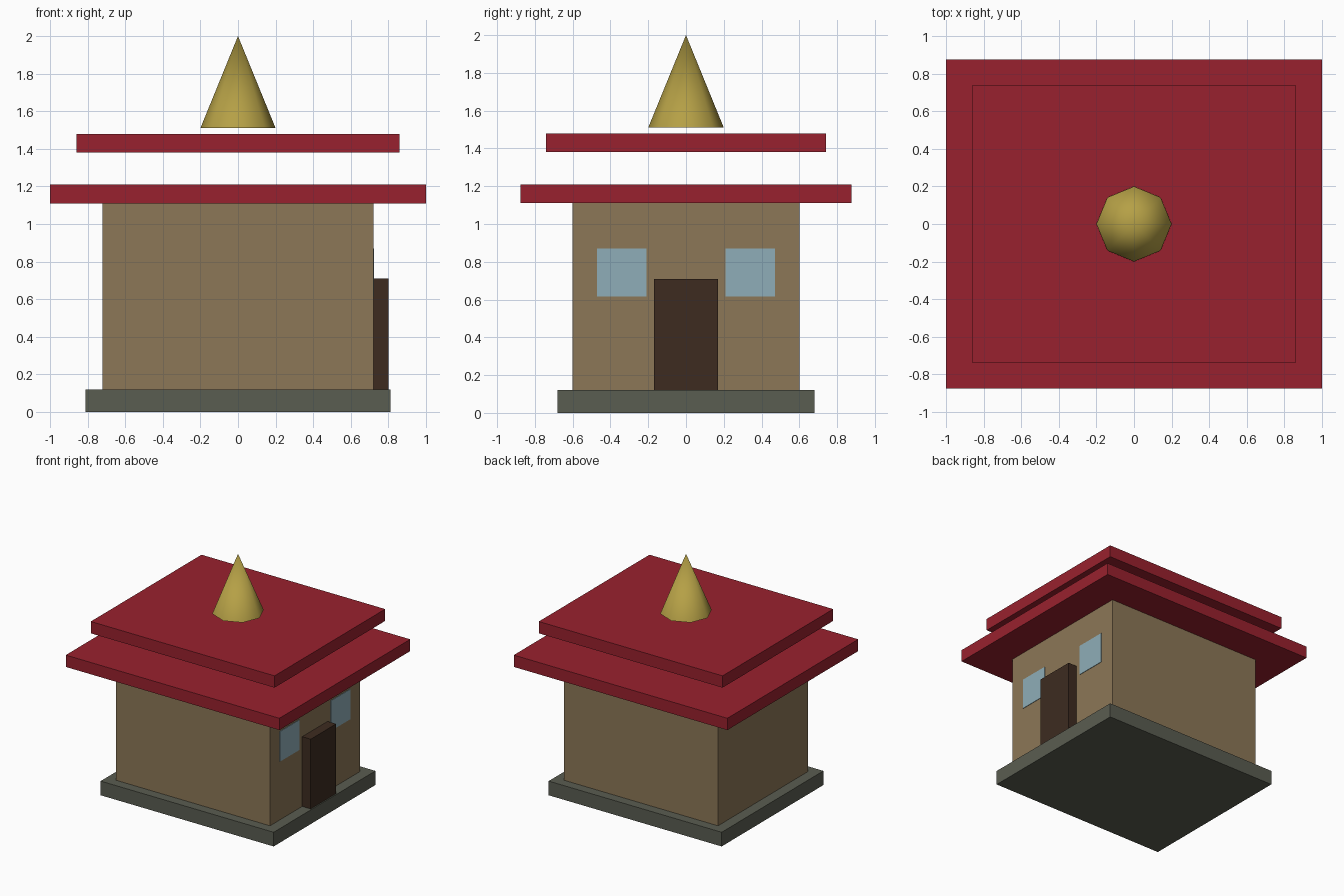
import bpy

default = bpy.data.objects.get("Cube")
if default:
    bpy.data.objects.remove(default, do_unlink=True)


def to_linear(c):
    c /= 255
    return c / 12.92 if c <= 0.04045 else ((c + 0.055) / 1.055) ** 2.4


def make_material(name, rgb):
    colour = (*[to_linear(c) for c in rgb], 1)
    mat = bpy.data.materials.new(name)
    mat.use_nodes = True
    mat.diffuse_color = colour
    bsdf = mat.node_tree.nodes["Principled BSDF"]
    bsdf.inputs["Base Color"].default_value = colour
    bsdf.inputs["Roughness"].default_value = 0.8
    return mat


stone = make_material("grey stone", (90, 93, 81))
plaster = make_material("tan plaster", (140, 119, 87))
roof_red = make_material("roof red", (153, 33, 46))
dark_wood = make_material("dark wood", (61, 43, 32))
glass = make_material("pale blue glass", (143, 174, 184))
gold = make_material("old gold", (181, 160, 70))


def box(name, low, high, mat):
    """Box between two opposite corners."""
    centre = [(a + b) / 2 for a, b in zip(low, high)]
    bpy.ops.mesh.primitive_cube_add(size=1, location=centre)
    obj = bpy.context.object
    obj.name = name
    obj.scale = [b - a for a, b in zip(low, high)]
    bpy.ops.object.transform_apply(location=False, rotation=False, scale=True)
    obj.data.materials.append(mat)
    return obj


def slab(name, half_x, half_y, bottom, top, mat):
    """Box centred on the vertical axis."""
    return box(name, (-half_x, -half_y, bottom), (half_x, half_y, top), mat)


# Stacked body: plinth, walls and two separate roof tiers
slab("plinth", 0.81, 0.68, 0, 0.12, stone)
slab("walls", 0.72, 0.6, 0.12, 1.11, plaster)
slab("lower_roof", 1.0, 0.875, 1.11, 1.21, roof_red)
slab("upper_roof", 0.86, 0.74, 1.38, 1.48, roof_red)

# Door and the windows either side of it
wall_x = 0.72
box("door", (wall_x, -0.17, 0.12), (0.8, 0.17, 0.71), dark_wood)
for side, name in ((-1, "window_front"), (1, "window_back")):
    y = sorted((side * 0.21, side * 0.47))
    box(name, (wall_x, y[0], 0.615), (wall_x + 0.004, y[1], 0.87), glass)

# Eight-sided finial with smooth sides and a sharp base
bpy.ops.mesh.primitive_cone_add(vertices=8, radius1=0.2, radius2=0, depth=0.49,
                                location=(0, 0, 1.755))
finial = bpy.context.object
finial.name = "finial"
finial.data.materials.append(gold)
bpy.ops.object.shade_smooth_by_angle(angle=1.05)
